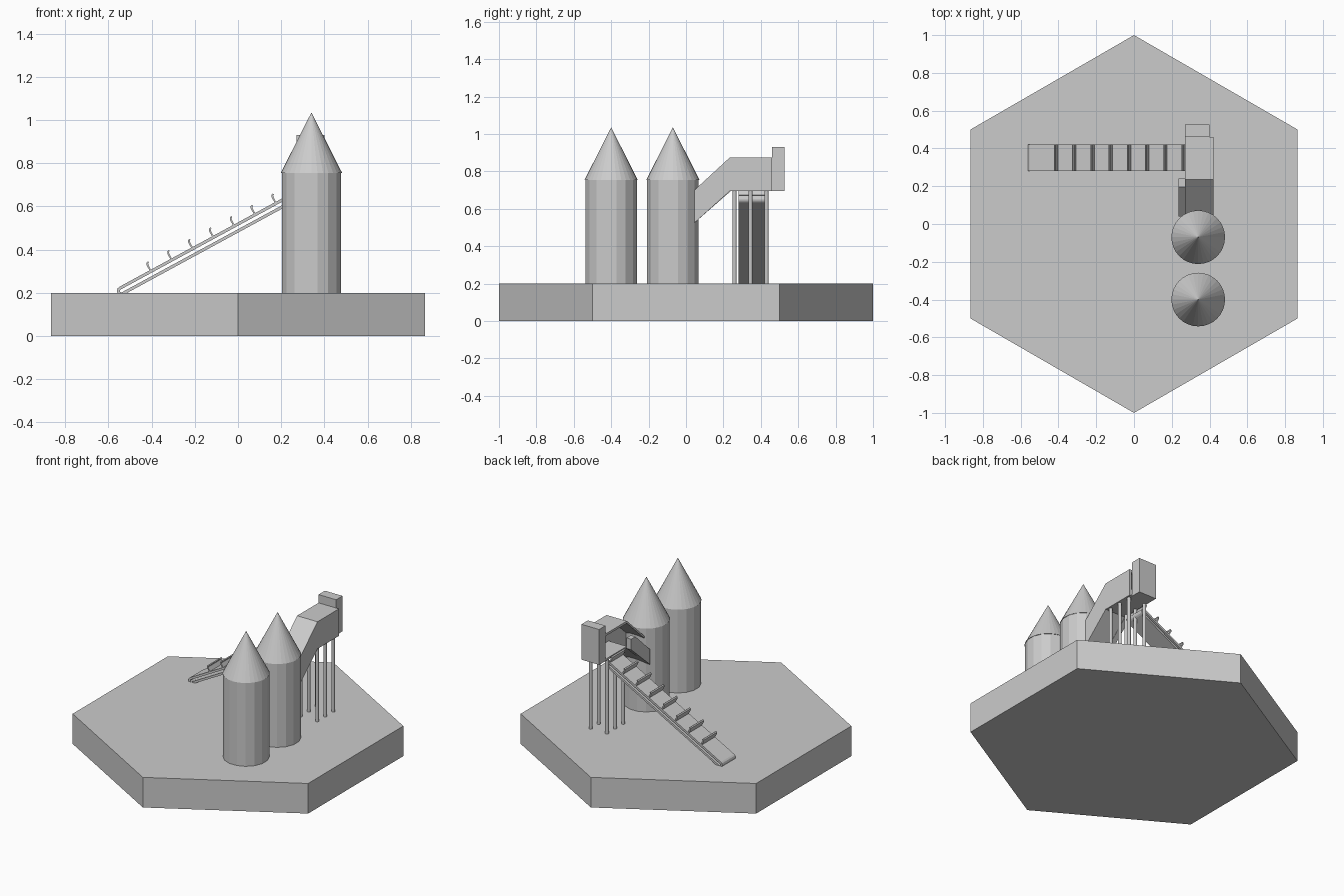
import bpy, bmesh, math
from mathutils import Vector, Matrix

cube = bpy.data.objects.get("Cube")
if cube:
    bpy.data.objects.remove(cube, do_unlink=True)

grey = bpy.data.materials.new("light_grey")
grey.use_nodes = True
grey.diffuse_color = (0.6, 0.6, 0.6, 1)
grey.node_tree.nodes["Principled BSDF"].inputs["Base Color"].default_value = (0.6, 0.6, 0.6, 1)


def finish(name, bm):
    bmesh.ops.recalc_face_normals(bm, faces=bm.faces)
    mesh = bpy.data.meshes.new(name)
    bm.to_mesh(mesh)
    bm.free()
    mesh.materials.append(grey)
    ob = bpy.data.objects.new(name, mesh)
    bpy.context.collection.objects.link(ob)
    return ob


def cone(name, x, y, z0, z1, r0, r1, sides, turn=0.0):
    bm = bmesh.new()
    m = Matrix.Translation((x, y, (z0 + z1) / 2)) @ Matrix.Rotation(turn, 4, 'Z')
    bmesh.ops.create_cone(bm, cap_ends=True, segments=sides, radius1=r0,
                          radius2=r1, depth=z1 - z0, matrix=m)
    return finish(name, bm)


def prism(name, outline, axis, lo, hi, hole=None):
    """Extrude an outline along x (points are y, z) or along y (points are x, z)."""
    def place(p, t):
        return (t, p[0], p[1]) if axis == 'X' else (p[0], t, p[1])
    bm = bmesh.new()
    loops = [outline] + ([hole] if hole else [])
    rings = [[[bm.verts.new(place(p, t)) for p in loop] for t in (lo, hi)] for loop in loops]

    def bridge(a, b):
        n = len(a)
        for i in range(n):
            j = (i + 1) % n
            bm.faces.new((a[i], a[j], b[j], b[i]))
    for near, far in rings:
        bridge(near, far)
    for k in (0, 1):
        if hole:
            bridge(rings[0][k], rings[1][k])
        else:
            bm.faces.new(rings[0][k])
    return finish(name, bm)


def box(name, x0, x1, y0, y1, z0, z1):
    return prism(name, [(y0, z0), (y1, z0), (y1, z1), (y0, z1)], 'X', x0, x1)


# Hexagonal ground slab
cone("base_slab", 0, 0, 0, 0.2, 1, 1, 6)

# Two silos with conical roofs
for label, y in (("front", -0.4), ("rear", -0.07)):
    cone(label + "_silo_body", 0.34, y, 0.2, 0.755, 0.14, 0.14, 16, math.pi / 16)
    cone(label + "_silo_roof", 0.34, y, 0.755, 1.035, 0.142, 0, 32)

# Chute: roof, floor, closed outer wall and low inner wall
roof = [(0.04, 0.695), (0.235, 0.875), (0.46, 0.875)]
floor = [(0.04, 0.52), (0.235, 0.695), (0.46, 0.695)]


def sheet(path, thick):
    return path + [(y, z + thick) for y, z in reversed(path)]


prism("chute_roof", sheet(roof, -0.015), 'X', 0.27, 0.42)
prism("chute_floor", sheet(floor, 0.012), 'X', 0.27, 0.42)
prism("chute_outer_wall", floor + roof[::-1], 'X', 0.405, 0.42)
prism("chute_inner_wall", [(0.04, 0.52), (0.24, 0.695), (0.24, 0.765),
                           (0.195, 0.765), (0.04, 0.62)], 'X', 0.235, 0.27)
box("chute_end_box", 0.27, 0.4, 0.46, 0.527, 0.695, 0.93)

# Support legs
for x in (0.28, 0.4):
    for y in (0.26, 0.345, 0.43):
        cone("support_leg", x, y, 0.2, 0.695, 0.011, 0.011, 12)

# Conveyor belt: a hollow loop along the slope
low, high = Vector((-0.54, 0.209)), Vector((0.272, 0.65))
along = (high - low).normalized()
normal = Vector((-along.y, along.x))


def loop(radius, steps=6):
    pts = []
    for centre, start in ((low, 0.0), (high, math.pi)):
        for i in range(steps + 1):
            a = start + math.pi * i / steps
            pts.append(centre + radius * (math.cos(a) * normal - math.sin(a) * along))
    return pts


prism("conveyor_belt", loop(0.021), 'Y', 0.28, 0.42, hole=loop(0.007))

# Hooked cleats on the upper run of the belt
hook = [(0, 0), (0, 0.03), (0.004, 0.038), (0.013, 0.042),
        (0.016, 0.036), (0.01, 0.032), (0.008, 0.026), (0.008, 0)]
for i in range(8):
    x = -0.4 + 0.0965 * i
    root = low + along * ((x - low.x) / along.x) + normal * 0.02
    prism("belt_cleat", [root + along * s + normal * h for s, h in hook], 'Y', 0.28, 0.42)
